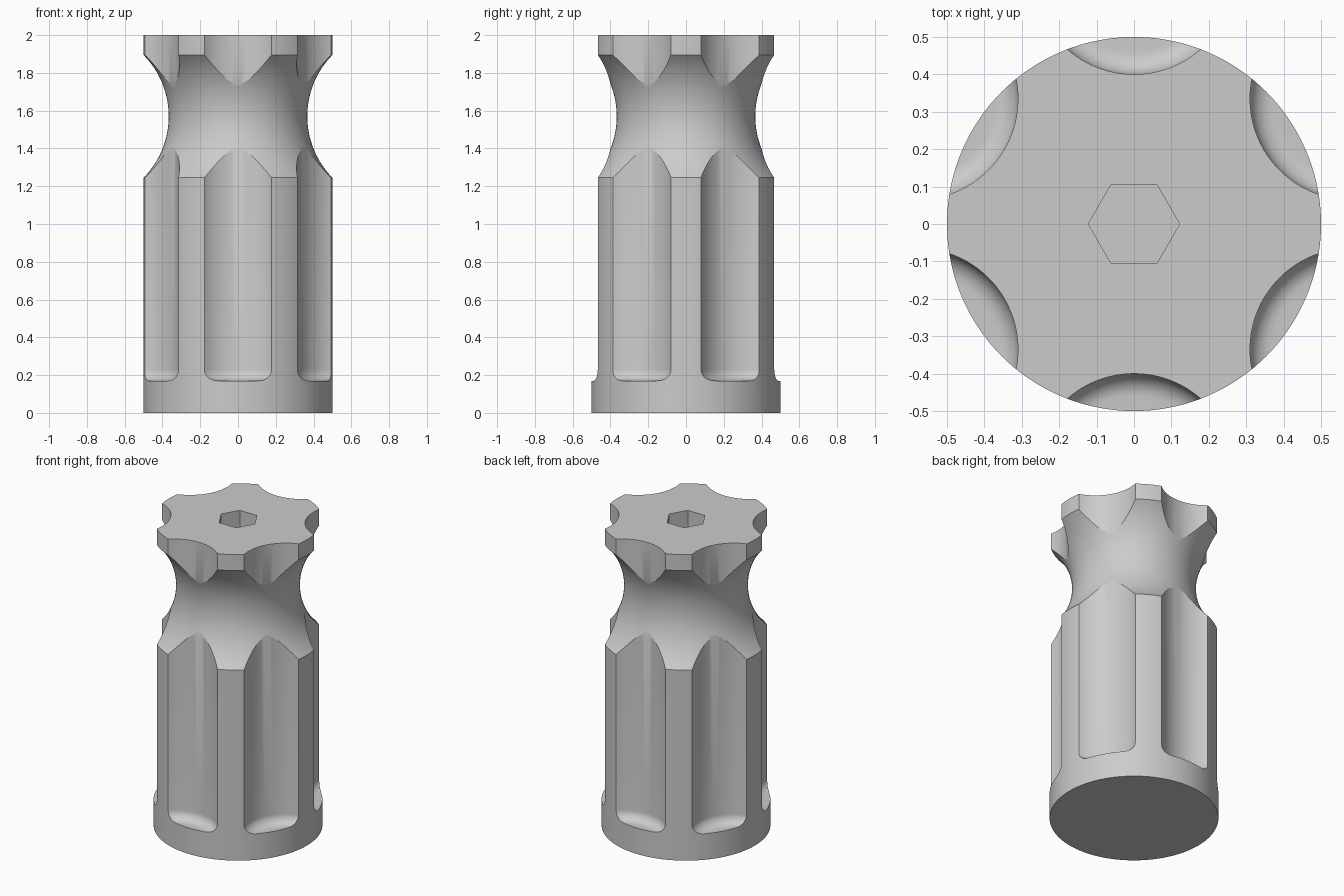
import bpy, bmesh, math
from mathutils import Matrix

cube = bpy.data.objects.get("Cube")
if cube:
    bpy.data.objects.remove(cube)

RADIUS, HEIGHT = 0.5, 2.0
NECK_LOW, NECK_HIGH, NECK_R = 1.245, 1.895, 0.367
FLUTE_R, FLUTE_CENTRE, FLUTE_BOTTOM, FILLET = 0.27, 0.67, 0.17, 0.06


def arc(cx, cz, r, start, end, steps):
    """Points (radius, height) along a circular arc, angles in radians."""
    angles = [start + (end - start) * i / steps for i in range(steps + 1)]
    return [(cx + r * math.cos(a), cz + r * math.sin(a)) for a in angles]


def lathe(bm, profile, sides, offset=(0, 0, 0)):
    """Closed solid of revolution with flat end caps."""
    move = Matrix.Translation(offset)
    rings = []
    for r, z in profile:
        ring = [bm.verts.new(move @ (Matrix.Rotation(math.tau * i / sides, 3, 'Z')
                                     @ Matrix.Translation((r, 0, z)).translation))
                for i in range(sides)]
        rings.append(ring)
    for a, b in zip(rings, rings[1:]):
        for i in range(sides):
            j = (i + 1) % sides
            bm.faces.new((a[i], a[j], b[j], b[i]))
    bm.faces.new(rings[0][::-1])
    bm.faces.new(rings[-1])


def make_object(name, bm):
    mesh = bpy.data.meshes.new(name)
    bm.to_mesh(mesh)
    bm.free()
    obj = bpy.data.objects.new(name, mesh)
    bpy.context.collection.objects.link(obj)
    return obj


# Material
grey = bpy.data.materials.new("light grey")
grey.use_nodes = True
colour = (0.6, 0.6, 0.6, 1)
grey.diffuse_color = colour
grey.node_tree.nodes["Principled BSDF"].inputs["Base Color"].default_value = colour

# Handle body with a concave neck
half = (NECK_HIGH - NECK_LOW) / 2
sag = RADIUS - NECK_R
neck_arc = (half ** 2 + sag ** 2) / (2 * sag)
spread = math.asin(half / neck_arc)
neck = arc(NECK_R + neck_arc, NECK_LOW + half, neck_arc,
           math.pi + spread, math.pi - spread, 32)
bm = bmesh.new()
lathe(bm, [(RADIUS, 0)] + neck + [(RADIUS, HEIGHT)], 144)
handle = make_object("handle", bm)
handle.data.materials.append(grey)

# Six finger flutes with filleted floors, and the hexagonal socket
bm = bmesh.new()
flute = arc(FLUTE_R - FILLET, FLUTE_BOTTOM + FILLET, FILLET, -math.pi / 2, 0, 8)
flute.append((FLUTE_R, HEIGHT + 0.1))
for k in range(6):
    a = math.radians(90 + 60 * k)
    lathe(bm, flute, 96, (FLUTE_CENTRE * math.cos(a), FLUTE_CENTRE * math.sin(a), 0))
lathe(bm, [(0.122, 1.0), (0.122, HEIGHT + 0.1)], 6)
cutter = make_object("flute_and_socket_cutter", bm)
cutter.data.materials.append(grey)
cutter.hide_render = True

cut = handle.modifiers.new("flutes and socket", 'BOOLEAN')
cut.operation = 'DIFFERENCE'
cut.solver = 'EXACT'
cut.object = cutter

bpy.ops.object.select_all(action='DESELECT')
handle.select_set(True)
bpy.context.view_layer.objects.active = handle
bpy.ops.object.modifier_apply(modifier=cut.name)
bpy.data.objects.remove(cutter)
bpy.ops.object.shade_smooth_by_angle(angle=math.radians(25))
